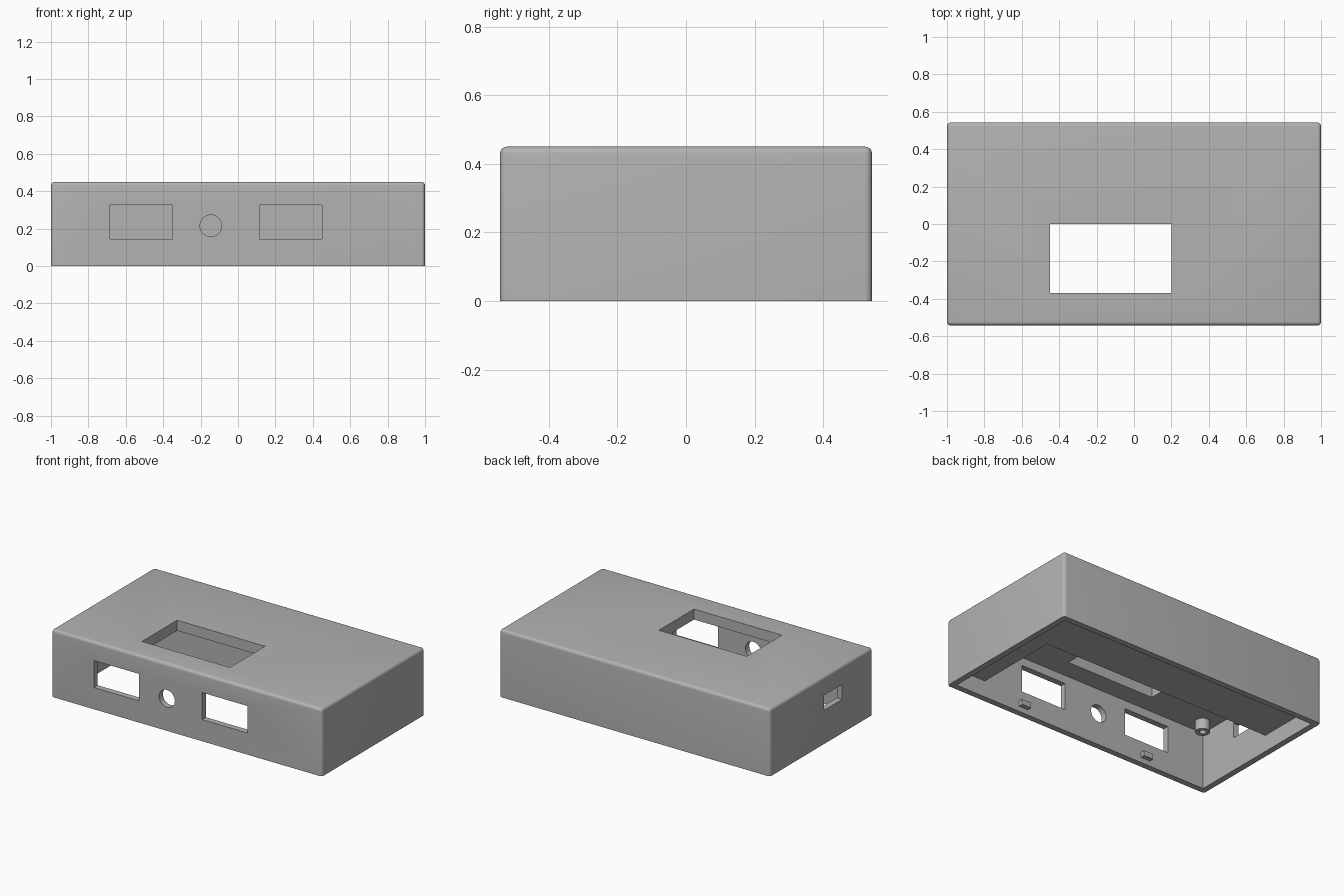
import bpy
import bmesh
import math
from mathutils import Matrix

if "Cube" in bpy.data.objects:
    bpy.data.objects.remove(bpy.data.objects["Cube"])

grey = bpy.data.materials.new("plain_grey")
grey.use_nodes = True
colour = (0.45, 0.45, 0.45, 1)
grey.diffuse_color = colour
grey.node_tree.nodes["Principled BSDF"].inputs["Base Color"].default_value = colour


def add_object(name, bm):
    mesh = bpy.data.meshes.new(name)
    bm.to_mesh(mesh)
    bm.free()
    mesh.materials.append(grey)
    obj = bpy.data.objects.new(name, mesh)
    bpy.context.collection.objects.link(obj)
    return obj


def box(name, xs, ys, zs, bevel=0):
    """Box from ranges, optionally rounding every edge off the ground."""
    bm = bmesh.new()
    bmesh.ops.create_cube(bm, size=1)
    for v in bm.verts:
        v.co = [r[0] if c < 0 else r[1] for c, r in zip(v.co, (xs, ys, zs))]
    if bevel:
        edges = [e for e in bm.edges if max(v.co.z for v in e.verts) > zs[0]]
        bmesh.ops.bevel(bm, geom=edges, offset=bevel, segments=5,
                        profile=0.5, affect='EDGES')
    return add_object(name, bm)


def cylinder(name, centre, radius, depth, tilt=0, sides=32):
    bm = bmesh.new()
    bmesh.ops.create_cone(
        bm, cap_ends=True, segments=sides, radius1=radius, radius2=radius, depth=depth,
        matrix=Matrix.Translation(centre) @ Matrix.Rotation(tilt, 4, 'X'))
    return add_object(name, bm)


def cut(target, cutter):
    mod = target.modifiers.new("cut", 'BOOLEAN')
    mod.operation = 'DIFFERENCE'
    mod.solver = 'EXACT'
    mod.object = cutter
    bpy.context.view_layer.objects.active = target
    bpy.ops.object.modifier_apply(modifier=mod.name)
    bpy.data.objects.remove(cutter)


def smooth(obj):
    bpy.ops.object.select_all(action='DESELECT')
    obj.select_set(True)
    bpy.context.view_layer.objects.active = obj
    bpy.ops.object.shade_smooth_by_angle(angle=math.radians(30))


half_y, wall, ceiling = 0.5425, 0.04, 0.38
in_x, in_y = 1 - wall, half_y - wall

# Rounded case with a shallow lower recess and a deep board pocket
case = box("case", (-1, 1), (-half_y, half_y), (0, 0.45), bevel=0.02)
cut(case, box("recess", (-in_x, in_x), (-in_y, in_y), (-0.1, 0.11)))
cut(case, box("pocket", (-in_x, 0.74), (-in_y, 0.075), (0.05, ceiling)))

# Display window, front openings and side slot
cut(case, box("window", (-0.45, 0.2), (-0.37, 0), (0.3, 0.6)))
for x in (-0.685, 0.115):
    cut(case, box("front_opening", (x, x + 0.335), (-0.7, -0.45), (0.145, 0.325)))
cut(case, cylinder("round_hole", (-0.145, -half_y, 0.215), 0.058, 0.2, math.pi / 2))
cut(case, box("side_slot", (-1.1, -0.9), (-0.22, -0.03), (0.225, 0.325)))
smooth(case)

# Hollow mounting pegs under the ceiling
for x in (-0.87, 0.65):
    for y in (-0.4, -0.02):
        peg = cylinder("mounting_peg", (x, y, 0.35), 0.045, 0.08)
        cut(peg, cylinder("peg_hole", (x, y, 0.31), 0.02, 0.1))
        smooth(peg)

# Small lid clips on the front and back walls
for x in (-0.51, 0.44):
    for side in (-1, 1):
        ys = sorted((side * (in_y + 0.01), side * (in_y - 0.03)))
        box("lid_clip", (x - 0.035, x + 0.035), ys, (0.035, 0.07))
